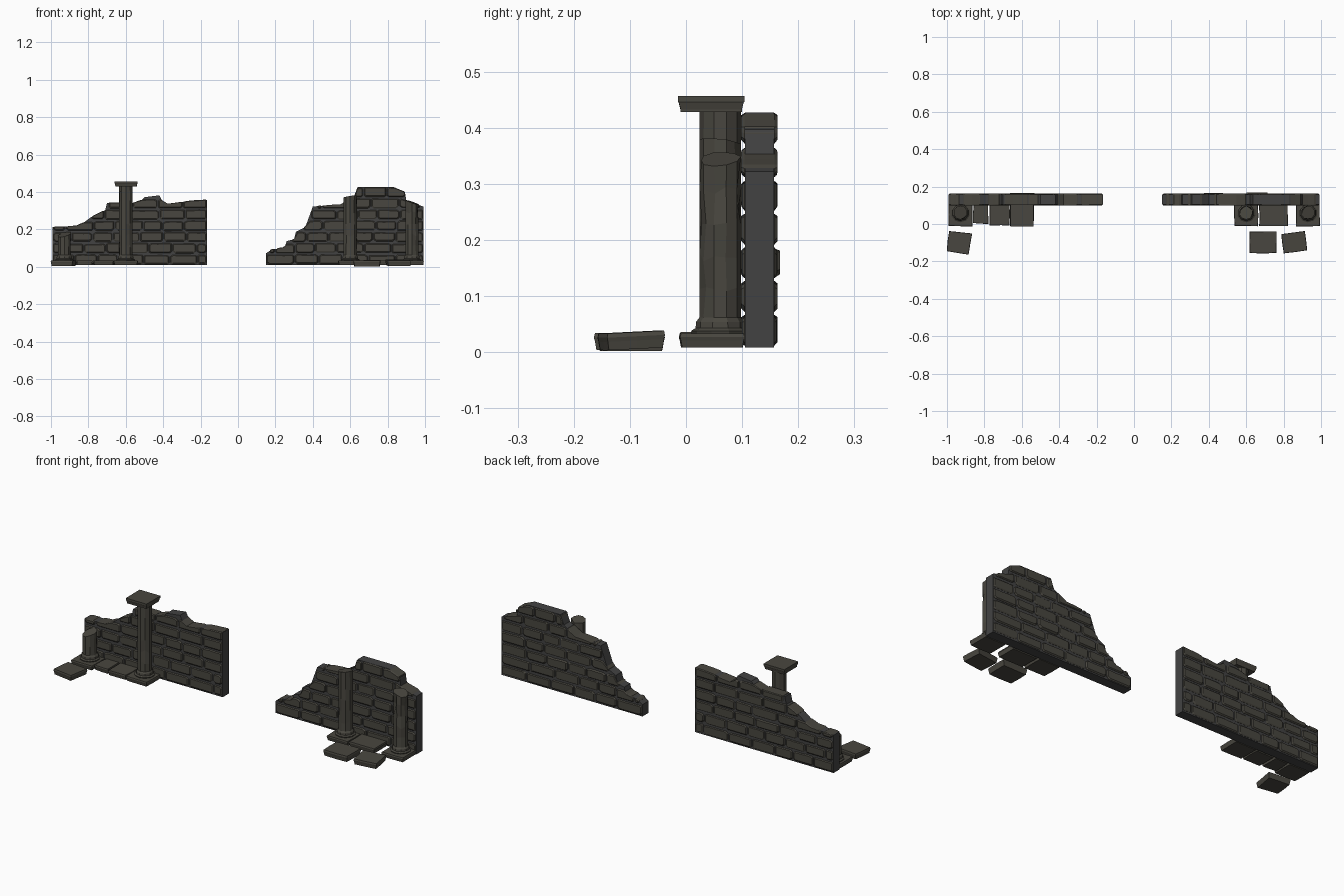
import bpy, bmesh, random
from math import cos, sin, pi, radians
from mathutils import Vector

if "Cube" in bpy.data.objects:
    bpy.data.objects.remove(bpy.data.objects["Cube"])

random.seed(7)


def material(name, rgb):
    m = bpy.data.materials.new(name)
    m.diffuse_color = (*rgb, 1)
    m.use_nodes = True
    m.node_tree.nodes["Principled BSDF"].inputs["Base Color"].default_value = m.diffuse_color
    return m


STONE = material("weathered_stone", (0.066, 0.062, 0.050))
CORE = material("wall_core", (0.055, 0.055, 0.055))


def finish(bm, name, mat):
    bmesh.ops.recalc_face_normals(bm, faces=bm.faces)
    me = bpy.data.meshes.new(name)
    bm.to_mesh(me)
    bm.free()
    me.materials.append(mat)
    ob = bpy.data.objects.new(name, me)
    bpy.context.collection.objects.link(ob)
    return ob


def skin(bm, rings):
    """Bridge closed rings of points and cap both ends."""
    vs = [[bm.verts.new(p) for p in r] for r in rings]
    n = len(vs[0])
    for a, b in zip(vs, vs[1:]):
        for i in range(n):
            j = (i + 1) % n
            bm.faces.new((a[i], a[j], b[j], b[i]))
    bm.faces.new(vs[0])
    bm.faces.new(vs[-1])


def height(prof, x):
    for (xa, za), (xb, zb) in zip(prof, prof[1:]):
        if xa <= x <= xb:
            return za + (zb - za) * (x - xa) / max(xb - xa, 1e-6)
    return 0


# Ruined wall: solid core plus raised, chipped bricks showing on both sides
ROW = 0.06


def brick(bm, prof, x0, x1, z0, z1, bulge=0.0):
    xs = [x0 + (x1 - x0) * i / 24 for i in range(25)]
    xs = [x for x in xs if height(prof, x) > z0 + 0.014]
    if len(xs) < 4:
        return
    a, b = xs[0], xs[-1]
    c = [random.uniform(0.003, 0.014) for _ in range(4)]
    c = [min(k, (b - a) * 0.25) for k in c]

    def top(x):
        return min(z1, height(prof, x) + 0.001)
    pts = [(a, z0 + c[0] * 0.8), (a + c[0], z0), (b - c[1], z0), (b, z0 + c[1] * 0.8)]
    pts += [(b, max(top(b) - c[2] * 0.8, z0 + 0.012))]
    for t in (0, 0.35, 0.65, 1):
        x = b - c[2] + (a + c[3] - b + c[2]) * t
        pts.append((x, top(x) - random.uniform(0, 0.003)))
    pts += [(a, max(top(a) - c[3] * 0.8, z0 + 0.012))]
    cx, cz = (a + b) / 2, sum(p[1] for p in pts) / len(pts)
    hw = (b - a) / 2
    hh = (max(p[1] for p in pts) - z0) / 2
    kx, kz = max(1 - 0.005 / hw, 0.6), max(1 - 0.005 / hh, 0.6)
    f = random.uniform(0, 0.002)
    rings = []
    for y, inset in ((0.098 + f, 1), (0.104, 0), (0.158, 0), (0.1635 - f + bulge, 1)):
        sx, sz = (kx, kz) if inset else (1, 1)
        rings.append([(cx + (x - cx) * sx, y, cz + (z - cz) * sz) for x, z in pts])
    skin(bm, rings)


def wall(name, prof):
    x0, x1 = prof[0][0], prof[-1][0]
    bm = bmesh.new()
    outline = [(x0, 0.008)] + prof + [(x1, 0.008)]
    skin(bm, [[(x, y, z - (0.003 if z > 0.05 else 0)) for x, z in outline]
              for y in (0.105, 0.157)])
    finish(bm, name + "_core", CORE)
    bm = bmesh.new()
    for r in range(8):
        z = 0.012 + r * ROW
        x = x0 - (r % 2) * 0.06
        while x < x1 - 0.02:
            w = random.uniform(0.10, 0.155)
            if x1 - (x + w) < 0.05:
                w = x1 - x
            a, b = max(x, x0) + 0.003, min(x + w, x1) - 0.003
            if b - a > 0.025:
                bulge = 0.004 if r == 2 and random.random() < 0.2 else 0
                brick(bm, prof, a, b, z + random.uniform(0, 0.004),
                      z + ROW - random.uniform(0.005, 0.01), bulge)
            x += w
    finish(bm, name + "_bricks", STONE)


wall("left_wall", [(-0.992, 0.215), (-0.85, 0.22), (-0.79, 0.265), (-0.71, 0.305),
                   (-0.70, 0.345), (-0.53, 0.345), (-0.50, 0.375), (-0.42, 0.385),
                   (-0.395, 0.335), (-0.26, 0.355), (-0.165, 0.36)])
wall("right_wall", [(0.15, 0.075), (0.18, 0.095), (0.25, 0.105), (0.26, 0.14),
                    (0.30, 0.15), (0.31, 0.19), (0.36, 0.215), (0.40, 0.325),
                    (0.55, 0.335), (0.62, 0.38), (0.64, 0.43), (0.83, 0.43),
                    (0.893, 0.40), (0.90, 0.355), (0.992, 0.325)])


# Square slab with chipped corners, used for plinths, paving and the capital
def slab(name, x0, x1, y0, y1, z0, z1, rot=0, tilt=0, flip=False, rough=0.006):
    cx, cy = (x0 + x1) / 2, (y0 + y1) / 2
    hx, hy = (x1 - x0) / 2, (y1 - y0) / 2
    pts = []
    for sx, sy in ((-1, -1), (0.1, -1), (1, -1), (1, 0), (1, 1), (-1, 1), (-1, 0.1)):
        pts.append((sx * (hx - random.uniform(0, rough)), sy * (hy - random.uniform(0, rough))))
    h = z1 - z0
    layers = [(0, 0.93), (0.25, 0.95), (0.5, 0.97), (0.75, 1), (1, 0.97)]
    if flip:
        layers = [(0, 0.92), (0.15, 0.92), (0.55, 0.97), (0.65, 1), (1, 1)]
    rings = []
    for t, k in layers:
        ring = []
        for x, y in pts:
            x, y = x * k, y * k
            a = radians(rot)
            ring.append((cx + x * cos(a) - y * sin(a), cy + x * sin(a) + y * cos(a),
                         z0 + t * h + tilt * y))
        rings.append(ring)
    bm = bmesh.new()
    skin(bm, rings)
    return finish(bm, name, STONE)


# Broken column: plinth, moulded base and chipped ten-sided shaft cut at a slant
def column(name, x, top, slope=(0, 0), chip=0.0, r=0.037):
    cy, n = 0.061, 10
    slab(name + "_plinth", x - 0.065, x + 0.065, -0.013, 0.106, 0.008, 0.033, rough=0.003)
    prof = [(0.050, 0.031), (0.052, 0.038), (0.044, 0.043), (0.043, 0.054), (r, 0.062)]
    z = 0.11
    while z < top - 0.03:
        prof.append((r, z))
        z += 0.06
    prof.append((r, top))
    rings = []
    for k, (rad, z) in enumerate(prof):
        ring = []
        for i in range(n):
            a = 2 * pi * (i + 0.5) / n
            q = rad
            if k > 4 and k < len(prof) and random.random() < 0.22 + chip * 10:
                q -= random.uniform(0, 0.006 + chip)
            px, py = q * cos(a), q * sin(a)
            dz = random.uniform(-0.01, 0.01) if 4 < k < len(prof) - 1 else 0
            if k == len(prof) - 1:
                dz = px * slope[0] + py * slope[1]
            ring.append((x + px, cy + py, z + dz))
        rings.append(ring)
    bm = bmesh.new()
    skin(bm, rings)
    finish(bm, name + "_shaft", STONE)


column("short_column", -0.928, 0.172, slope=(0.25, 0.3))
column("capped_column", -0.60, 0.432)
column("tall_column", 0.60, 0.375, slope=(0.15, -0.1))
column("eroded_column", 0.93, 0.345, slope=(-0.35, 0.1), chip=0.008)
slab("column_capital", -0.661, -0.536, -0.015, 0.105, 0.428, 0.457, flip=True, rough=0.001)

# Paving left in place between the columns
slab("paving_left_a", -0.862, -0.778, 0.0, 0.105, 0.008, 0.034)
slab("paving_left_b", -0.775, -0.662, -0.012, 0.105, 0.008, 0.034)
slab("paving_right", 0.668, 0.825, -0.012, 0.105, 0.008, 0.036)

# Loose paving lying in front
slab("loose_tile_left", -0.999, -0.871, -0.158, -0.039, 0.004, 0.034, rot=-7)
slab("loose_tile_mid", 0.615, 0.765, -0.158, -0.036, 0.002, 0.034)
slab("loose_tile_right", 0.79, 0.924, -0.152, -0.04, 0.006, 0.036, rot=8, tilt=0.05)
